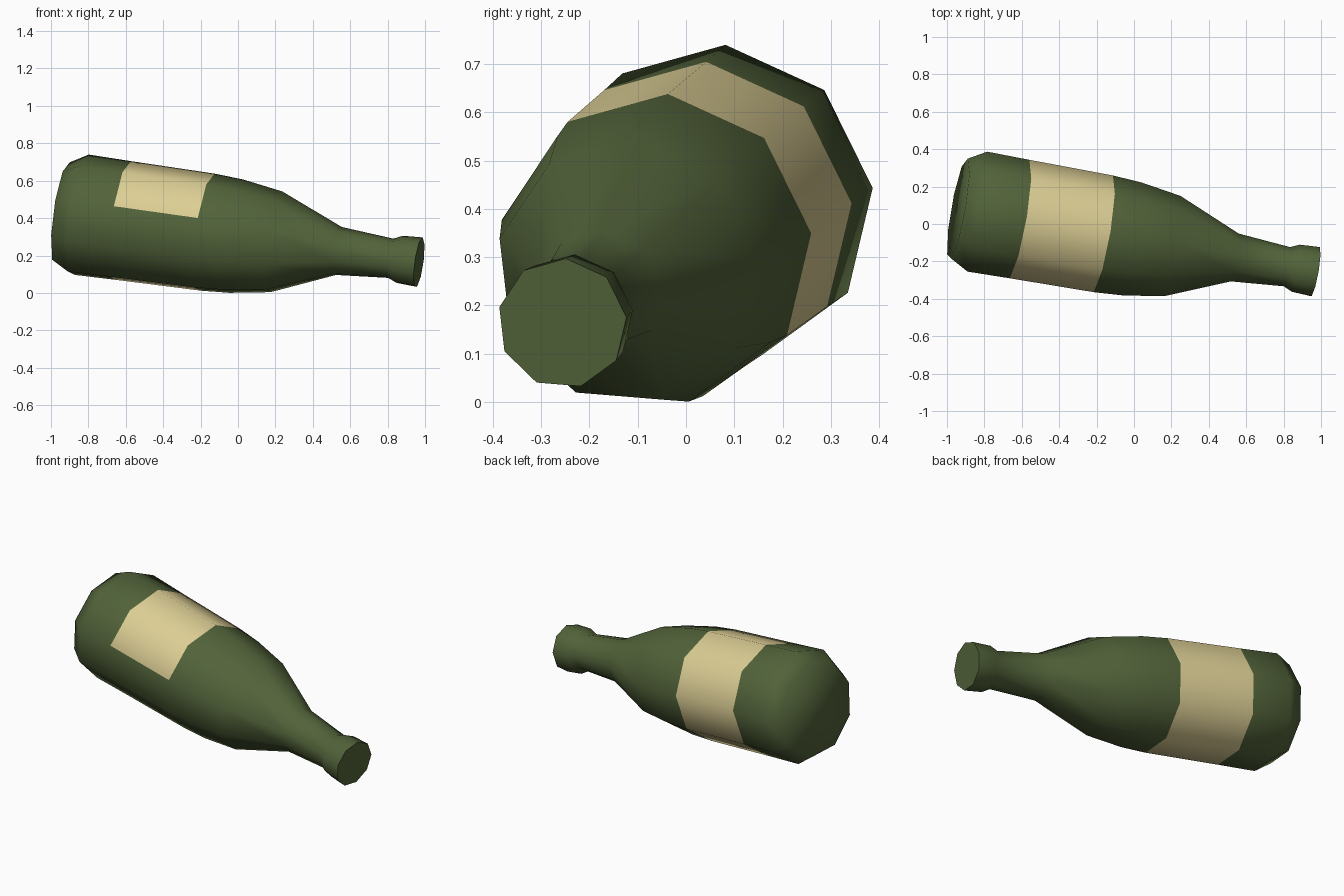
import bpy, bmesh, math
from mathutils import Vector, Matrix

if "Cube" in bpy.data.objects:
    bpy.data.objects.remove(bpy.data.objects["Cube"])

SIDES = 9
PHASE = math.radians(6)
AXIS = Vector((1, -0.176, -0.138))      # tilted bottle axis
ORIGIN = Vector((0, -0.086, 0.296))     # axis point at x = 0

# profile: (x of ring centre, radius), base to lip
PROFILE = [(-0.94, 0.276), (-0.846, 0.331), (-0.62, 0.327), (-0.172, 0.322),
           (-0.02, 0.312), (0.197, 0.277), (0.535, 0.132), (0.815, 0.108),
           (0.862, 0.130), (0.968, 0.136)]
LABEL_BAND = 2                          # band between rings 2 and 3
BARE_SIDES = (4, 5)                     # sides the label does not cover


def material(name, rgb):
    m = bpy.data.materials.new(name)
    m.diffuse_color = (*rgb, 1)
    m.use_nodes = True
    m.node_tree.nodes["Principled BSDF"].inputs["Base Color"].default_value = m.diffuse_color
    return m


# bottle: lathe along local x
bm = bmesh.new()
length = AXIS.length
rings = []
for x, r in PROFILE:
    rings.append([bm.verts.new((x * length,
                                r * math.cos(PHASE + i * math.tau / SIDES),
                                r * math.sin(PHASE + i * math.tau / SIDES)))
                  for i in range(SIDES)])
for b, (lo, hi) in enumerate(zip(rings, rings[1:])):
    for i in range(SIDES):
        j = (i + 1) % SIDES
        f = bm.faces.new((lo[i], lo[j], hi[j], hi[i]))
        # paper label wraps most of one band
        if b == LABEL_BAND and i not in BARE_SIDES:
            f.material_index = 1
bm.faces.new(rings[0])
bm.faces.new(rings[-1])
bmesh.ops.recalc_face_normals(bm, faces=bm.faces)

# tilt onto its axis
rot = Vector((1, 0, 0)).rotation_difference(AXIS).to_matrix().to_4x4()
bm.transform(Matrix.Translation(ORIGIN) @ rot)

mesh = bpy.data.meshes.new("bottle")
bm.to_mesh(mesh)
bm.free()
mesh.materials.append(material("green glass", (0.085, 0.125, 0.042)))
mesh.materials.append(material("tan label", (0.72, 0.62, 0.30)))
bottle = bpy.data.objects.new("bottle", mesh)
bpy.context.collection.objects.link(bottle)
bpy.context.view_layer.objects.active = bottle
bottle.select_set(True)
bpy.ops.object.shade_smooth_by_angle(angle=math.radians(75))
